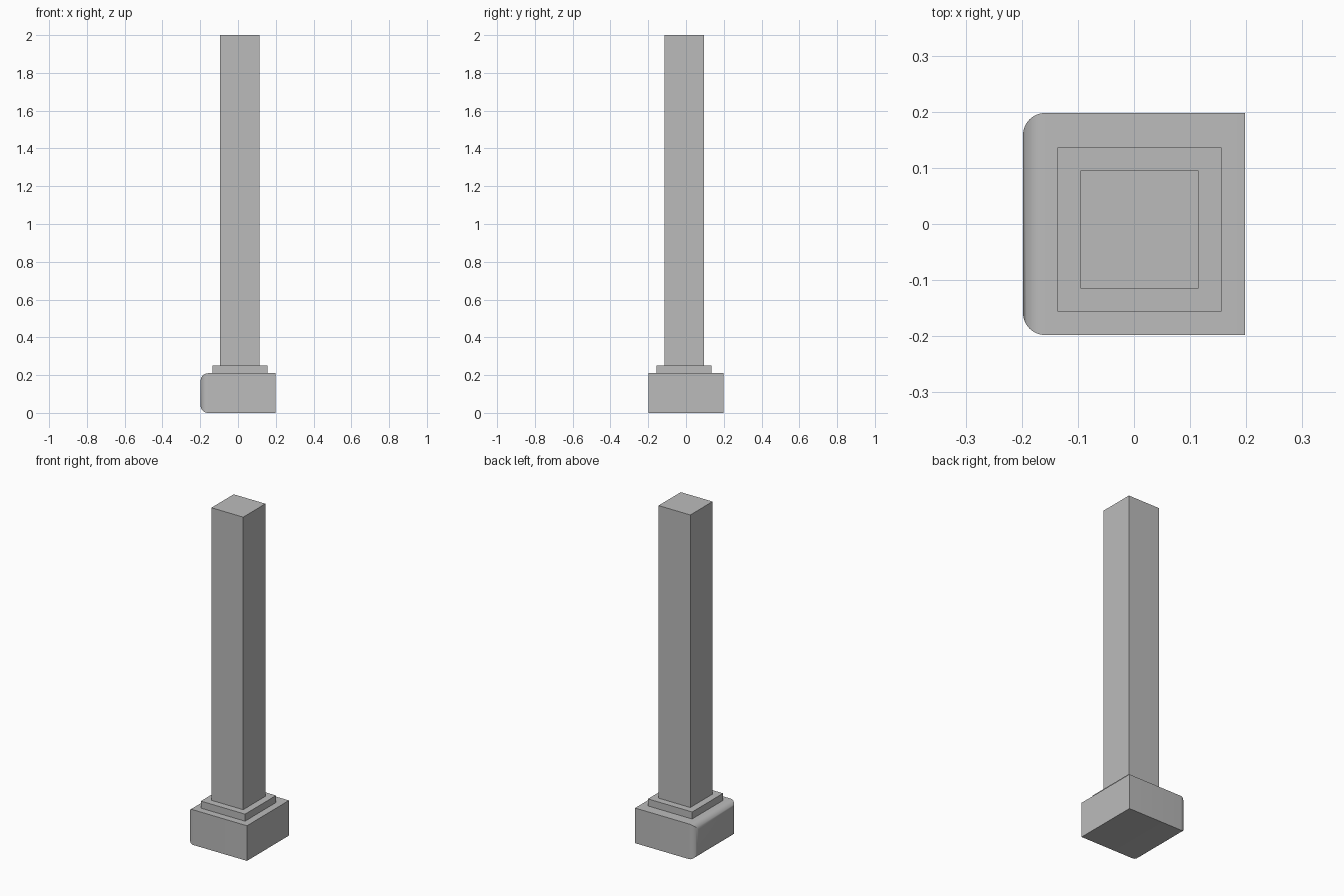
import bpy
import bmesh
from mathutils import Vector

cube = bpy.data.objects.get("Cube")
if cube:
    bpy.data.objects.remove(cube, do_unlink=True)

# Single stone colour
GREY = (0.5, 0.5, 0.5, 1.0)
stone = bpy.data.materials.new("grey_stone")
stone.use_nodes = True
stone.diffuse_color = GREY
stone.node_tree.nodes["Principled BSDF"].inputs["Base Color"].default_value = GREY


def block(name, centre, half, z0, z1, round_right=0.0):
    """Square block; round_right softens the edges around its -x face."""
    bm = bmesh.new()
    bmesh.ops.create_cube(bm, size=1.0)
    bmesh.ops.scale(bm, vec=(2 * half, 2 * half, z1 - z0), verts=bm.verts)
    bmesh.ops.translate(bm, vec=Vector((centre[0], centre[1], (z0 + z1) / 2)), verts=bm.verts)
    if round_right:
        side = min(bm.faces, key=lambda f: f.calc_center_median().x)
        bmesh.ops.bevel(bm, geom=list(side.edges), offset=round_right, segments=8,
                        profile=0.5, affect='EDGES', clamp_overlap=True)
    mesh = bpy.data.meshes.new(name)
    bm.to_mesh(mesh)
    bm.free()
    mesh.materials.append(stone)
    obj = bpy.data.objects.new(name, mesh)
    bpy.context.collection.objects.link(obj)
    if round_right:
        bpy.ops.object.select_all(action='DESELECT')
        obj.select_set(True)
        bpy.context.view_layer.objects.active = obj
        bpy.ops.object.shade_smooth_by_angle()
    return obj


# Base, collar and shaft; the upper two sit slightly off centre
offset = (0.01, -0.01)
block("base", (0, 0), 0.198, 0.0, 0.21, round_right=0.04)
block("collar", offset, 0.146, 0.21, 0.252)
block("shaft", offset, 0.105, 0.252, 2.0)
